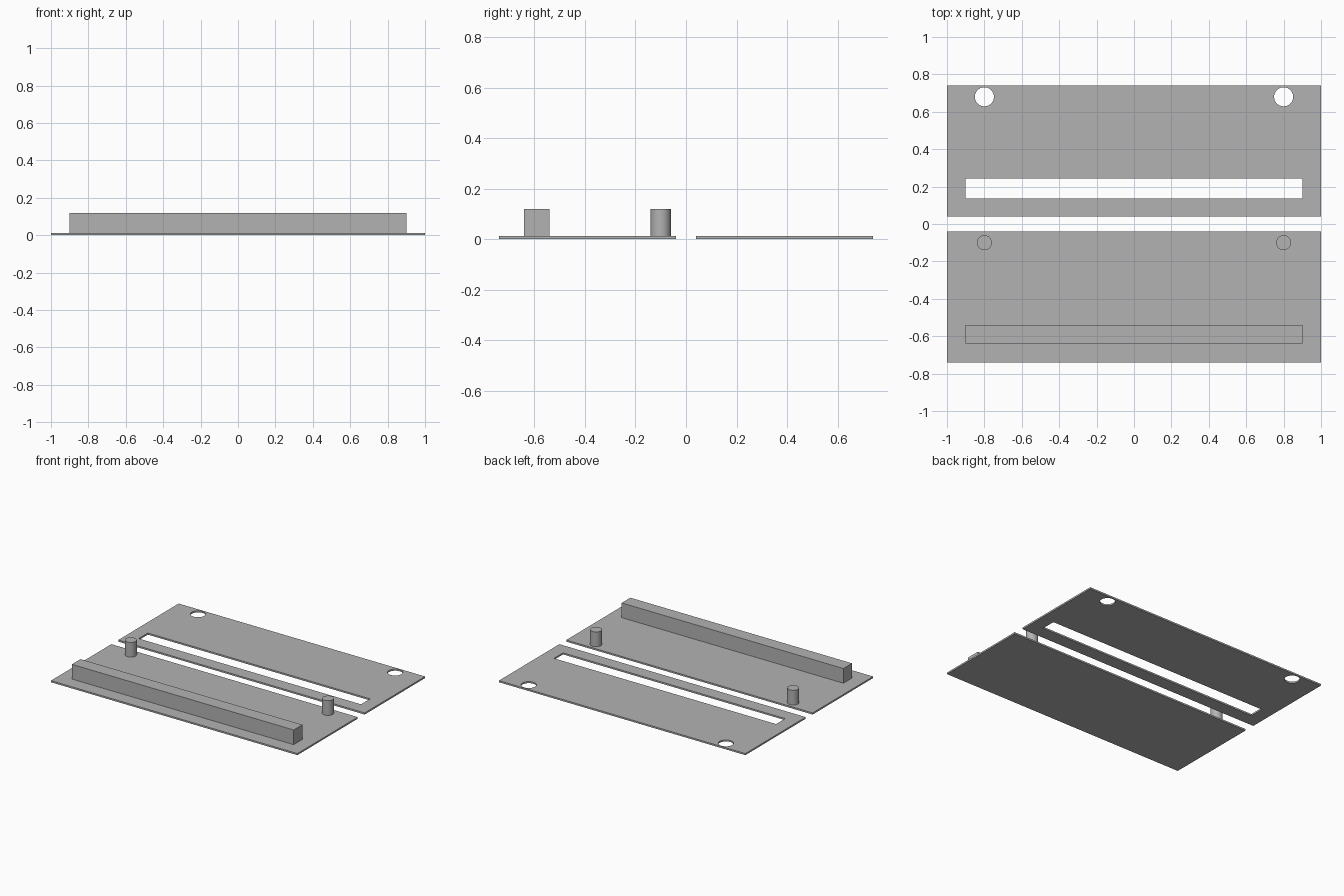
import bpy
import math

old = bpy.data.objects.get("Cube")
if old:
    bpy.data.objects.remove(old, do_unlink=True)

THICK = 0.012      # plate thickness
TOP = 0.12         # top of bar and pegs
PITCH = 0.78       # distance between the two plate centres
BASE_Y = -PITCH / 2
COVER_Y = PITCH / 2

grey = bpy.data.materials.new("plain_grey")
grey.use_nodes = True
colour = (0.45, 0.45, 0.45, 1)
grey.diffuse_color = colour
grey.node_tree.nodes["Principled BSDF"].inputs["Base Color"].default_value = colour


def box(name, x, y, z0, z1, width, depth):
    bpy.ops.mesh.primitive_cube_add(size=1, location=(x, y, (z0 + z1) / 2))
    obj = bpy.context.object
    obj.name = name
    obj.scale = (width, depth, z1 - z0)
    bpy.ops.object.transform_apply(location=False, rotation=False, scale=True)
    obj.data.materials.append(grey)
    return obj


def cylinder(name, x, y, z0, z1, radius):
    bpy.ops.mesh.primitive_cylinder_add(
        vertices=48, radius=radius, depth=z1 - z0, location=(x, y, (z0 + z1) / 2))
    obj = bpy.context.object
    obj.name = name
    obj.data.materials.append(grey)
    bpy.ops.object.shade_smooth_by_angle(angle=math.radians(30))
    return obj


def cut(target, cutter):
    mod = target.modifiers.new("cut", "BOOLEAN")
    mod.operation = "DIFFERENCE"
    mod.solver = "EXACT"
    mod.object = cutter
    bpy.context.view_layer.objects.active = target
    bpy.ops.object.modifier_apply(modifier=mod.name)
    bpy.data.objects.remove(cutter, do_unlink=True)


# Front plate with its raised bar and two pegs
box("base_plate", 0, BASE_Y, 0, THICK, 2, 0.7)
box("locating_bar", 0, BASE_Y - 0.2, THICK, TOP, 1.8, 0.1)
for side, x in (("left", 0.8), ("right", -0.8)):
    cylinder(side + "_peg", x, BASE_Y + 0.29, THICK, TOP, 0.04)

# Back plate with a matching slot and two round holes
cover = box("cover_plate", 0, COVER_Y, 0, THICK, 2, 0.7)
cut(cover, box("slot_cutter", 0, COVER_Y - 0.2, -0.1, 0.1, 1.804, 0.106))
for x in (0.8, -0.8):
    cut(cover, cylinder("hole_cutter", x, COVER_Y + 0.29, -0.1, 0.1, 0.051))
bpy.ops.object.select_all(action="DESELECT")
cover.select_set(True)
bpy.context.view_layer.objects.active = cover
bpy.ops.object.shade_smooth_by_angle(angle=math.radians(30))
